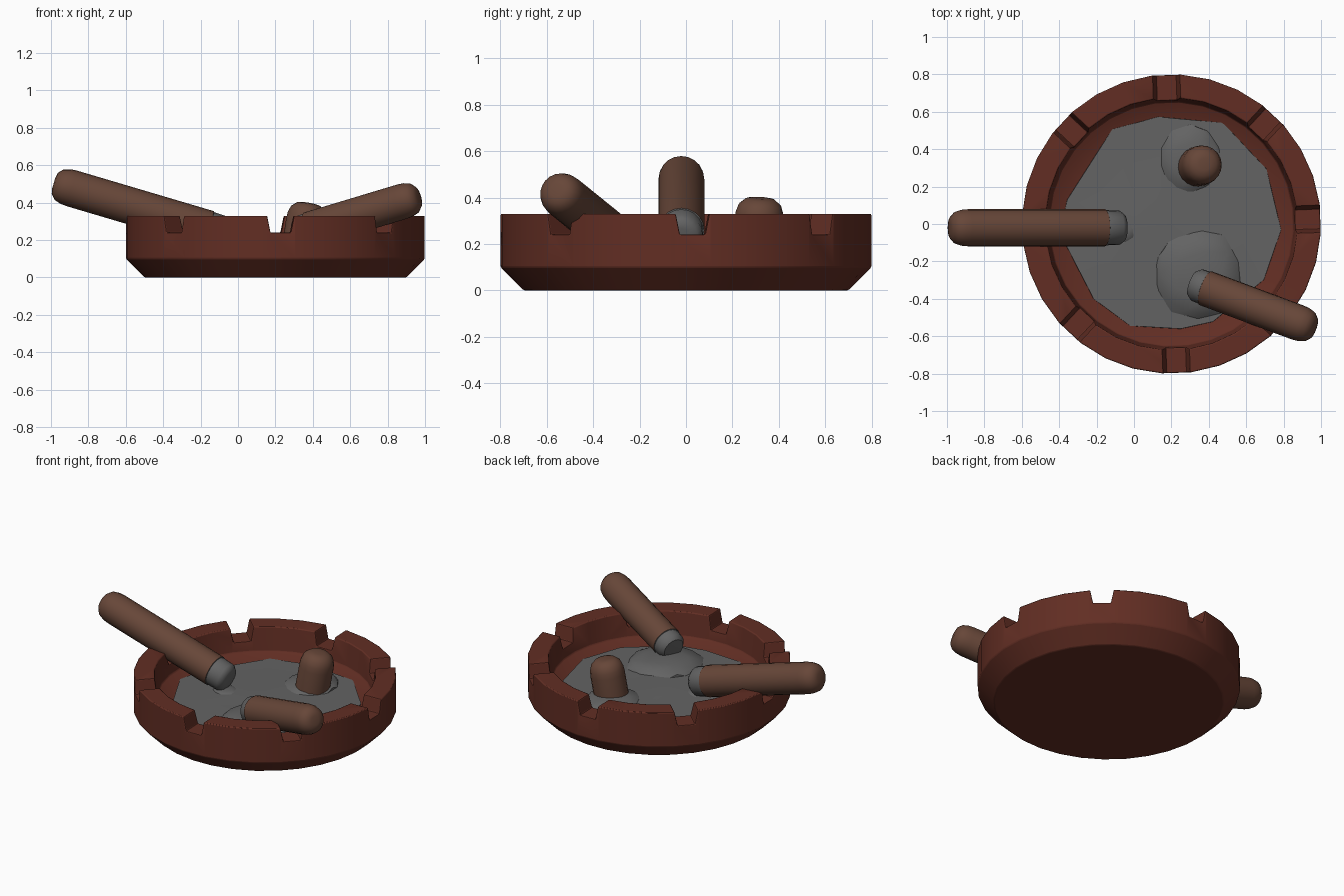
import bpy, bmesh, math, random
from mathutils import Vector, Matrix

if "Cube" in bpy.data.objects:
    bpy.data.objects.remove(bpy.data.objects["Cube"])

random.seed(4)
CX = 0.2          # tray centre in x
TWIST = math.radians(2)


def material(name, rgb):
    m = bpy.data.materials.new(name)
    m.diffuse_color = (*rgb, 1)
    m.use_nodes = True
    m.node_tree.nodes["Principled BSDF"].inputs["Base Color"].default_value = m.diffuse_color
    return m


CLAY = material("red brown clay", (0.122, 0.027, 0.017))
LEAF = material("tobacco leaf brown", (0.135, 0.062, 0.040))
ASH = material("ash grey", (0.125, 0.125, 0.125))


def add_object(name, bm, mats):
    bmesh.ops.recalc_face_normals(bm, faces=bm.faces)
    me = bpy.data.meshes.new(name)
    bm.to_mesh(me)
    bm.free()
    for m in mats:
        me.materials.append(m)
    ob = bpy.data.objects.new(name, me)
    bpy.context.collection.objects.link(ob)
    return ob


def smooth(ob, deg):
    bpy.ops.object.select_all(action='DESELECT')
    ob.select_set(True)
    bpy.context.view_layer.objects.active = ob
    bpy.ops.object.shade_smooth_by_angle(angle=math.radians(deg))


def lathe(profile, sides, turn=0.0, mat_of=lambda i: 0):
    """Spin (radius, z) points round z; the ends are closed with flat caps."""
    bm = bmesh.new()
    rings = [[bm.verts.new((r * math.cos(turn + 2 * math.pi * k / sides),
                            r * math.sin(turn + 2 * math.pi * k / sides), z))
              for k in range(sides)] for r, z in profile]
    for i in range(len(rings) - 1):
        for k in range(sides):
            n = (k + 1) % sides
            f = bm.faces.new((rings[i][k], rings[i][n], rings[i + 1][n], rings[i + 1][k]))
            f.material_index = mat_of(i)
    bm.faces.new(rings[0]).material_index = mat_of(0)
    bm.faces.new(rings[-1]).material_index = mat_of(len(rings) - 2)
    return bm


# Tray body, a turned bowl with a chamfered foot and a thick rim
bm = lathe([(0.70, 0.0), (0.80, 0.10), (0.80, 0.33), (0.675, 0.33),
            (0.655, 0.175), (0.60, 0.15), (0.50, 0.125)], 32,
           TWIST + math.pi / 32)
bmesh.ops.translate(bm, verts=bm.verts, vec=(CX, 0, 0))
tray = add_object("tray", bm, [CLAY])

# Eight tapered notches through the rim
bm = bmesh.new()
for k in range(8):
    rot = Matrix.Translation((CX, 0, 0)) @ Matrix.Rotation(TWIST + k * math.pi / 4, 4, 'Z')
    ends = []
    for x in (0.60, 0.90):
        ends.append([bm.verts.new(rot @ Vector((x, y, z))) for y, z in
                     ((-0.054, 0.24), (0.054, 0.24), (0.078, 0.36), (-0.078, 0.36))])
    a, b = ends
    bm.faces.new(a)
    bm.faces.new(b)
    for i in range(4):
        j = (i + 1) % 4
        bm.faces.new((a[i], a[j], b[j], b[i]))
cutter = add_object("notch_cutter", bm, [CLAY])
cutter.hide_render = True
cutter.hide_set(True)
mod = tray.modifiers.new("notches", 'BOOLEAN')
mod.operation = 'DIFFERENCE'
mod.solver = 'EXACT'
mod.object = cutter
bev = tray.modifiers.new("soft edges", 'BEVEL')
bev.width = 0.01
bev.segments = 2
bev.limit_method = 'ANGLE'
bev.angle_limit = math.radians(35)
smooth(tray, 35)

# Bed of ash with a ragged edge
edge = [(-3, .59), (30, .59), (63, .61), (97, .58), (122, .60), (167, .575),
        (185, .60), (224, .58), (248, .59), (275, .565), (293, .57), (329, .58)]
bm = bmesh.new()
rings = []
for s, z in ((1.0, 0.12), (0.995, 0.152), (0.7, 0.155), (0.35, 0.16)):
    rings.append([bm.verts.new((CX + s * r * math.cos(math.radians(a)),
                                s * r * math.sin(math.radians(a)),
                                z + (random.uniform(-.006, .006) if s < .9 else 0)))
                  for a, r in edge])
for p, q in zip(rings, rings[1:]):
    for i in range(len(edge)):
        j = (i + 1) % len(edge)
        bm.faces.new((p[i], p[j], q[j], q[i]))
mid = bm.verts.new((CX, 0, 0.162))
for i in range(len(edge)):
    bm.faces.new((rings[-1][i], rings[-1][(i + 1) % len(edge)], mid))
smooth(add_object("ash_bed", bm, [ASH]), 40)


# Low ash mounds
def mound(name, x, y, rx, ry, top):
    bm = bmesh.new()
    bmesh.ops.create_icosphere(bm, subdivisions=2, radius=1)
    for v in bm.verts:
        v.co *= random.uniform(0.95, 1.04)
        v.co = Vector((x + v.co.x * rx, y + v.co.y * ry, 0.15 + v.co.z * (top - 0.15)
                       if v.co.z > 0 else 0.15 + v.co.z * 0.02))
    smooth(add_object(name, bm, [ASH]), 40)


mound("front_ash_mound", 0.34, -0.27, 0.24, 0.25, 0.205)
mound("back_ash_mound", 0.30, 0.35, 0.17, 0.19, 0.19)
mound("small_ash_mound", -0.07, -0.03, 0.09, 0.08, 0.17)


# Cigars: rounded head at one end, burnt ash tip at the other
def cigar(name, head, tip, r, ash_len):
    head, tip = Vector(head), Vector(tip)
    axis = tip - head
    n = axis.length
    prof = [(0.30, 0), (0.60, 0.006), (0.86, 0.03), (0.97, 0.065), (1.0, 0.10),
            (1.0, n - ash_len)]
    if ash_len:
        prof += [(0.95, n - ash_len + 0.002), (0.93, n - 0.03), (0.72, n - 0.004), (0.4, n)]
    bm = lathe([(a * r, z) for a, z in prof], 20,
               mat_of=lambda i: 1 if ash_len and i >= 5 else 0)
    q = Vector((0, 0, 1)).rotation_difference(axis.normalized())
    bmesh.ops.transform(bm, matrix=Matrix.Translation(head) @ q.to_matrix().to_4x4(),
                        verts=bm.verts)
    smooth(add_object(name, bm, [LEAF, ASH]), 45)


cigar("left_cigar", (-0.985, -0.02, 0.505), (-0.05, -0.02, 0.228), 0.099, 0.11)
cigar("right_cigar", (0.965, -0.56, 0.432), (0.31, -0.316, 0.235), 0.096, 0.08)
cigar("stubbed_cigar", (0.378, 0.32, 0.398), (0.335, 0.305, 0.13), 0.106, 0)
